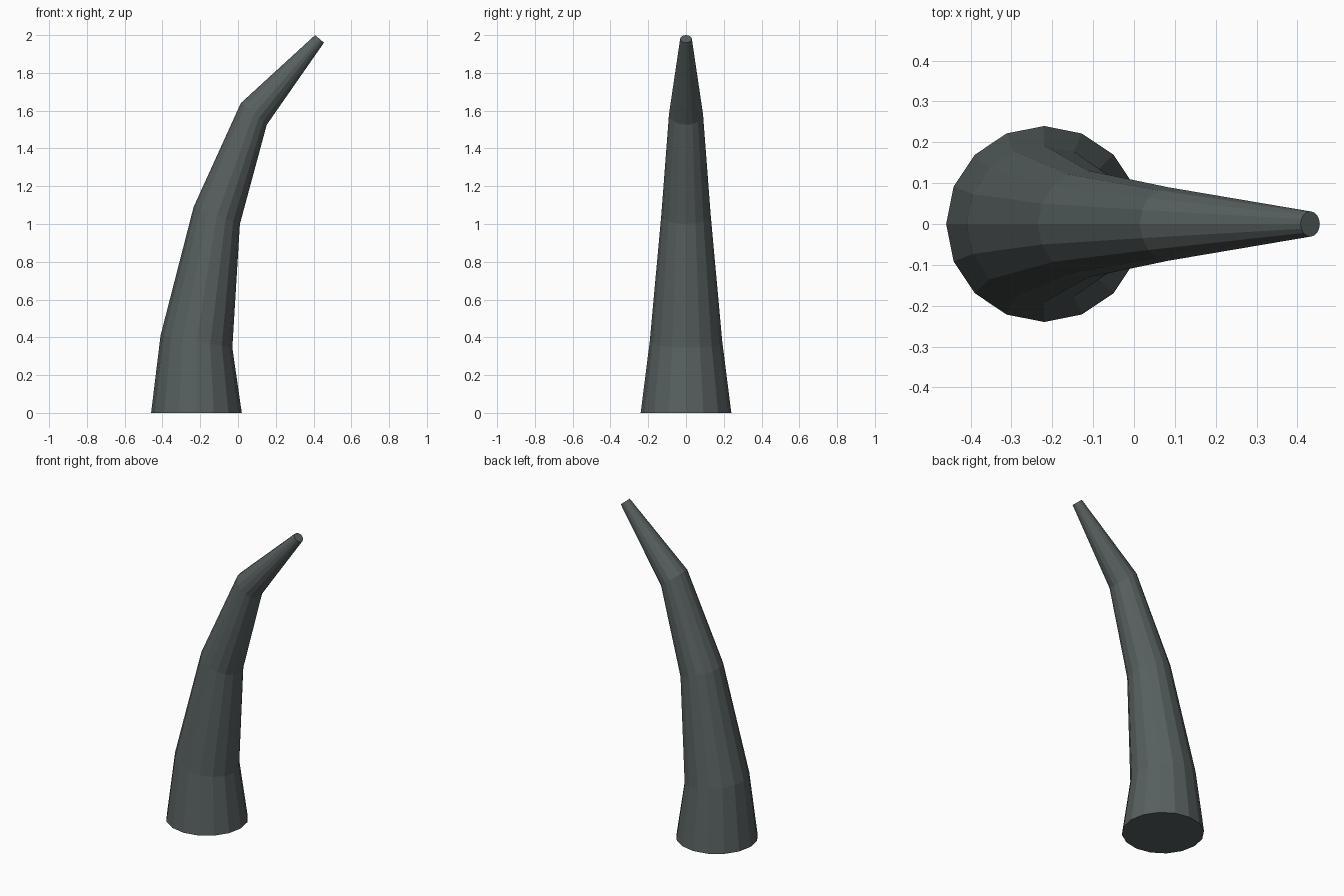
import bpy, bmesh, math
from mathutils import Vector

if "Cube" in bpy.data.objects:
    bpy.data.objects.remove(bpy.data.objects["Cube"])

SIDES = 16

# Each ring of the horn: outer-curve point (x, z), inner-curve point (x, z), half depth in y
RINGS = [
    ((-0.46, 0.00), (0.02, 0.00), 0.24),
    ((-0.41, 0.41), (-0.03, 0.345), 0.192),
    ((-0.235, 1.09), (0.01, 1.00), 0.131),
    ((0.015, 1.64), (0.152, 1.525), 0.09),
    ((0.408, 2.00), (0.455, 1.96), 0.031),
]

bm = bmesh.new()


def add_ring(outer, inner, depth):
    o = Vector((outer[0], 0, outer[1]))
    i = Vector((inner[0], 0, inner[1]))
    centre, half = (o + i) / 2, (i - o) / 2
    verts = []
    for k in range(SIDES):
        a = 2 * math.pi * k / SIDES
        verts.append(bm.verts.new(centre + half * math.cos(a) + Vector((0, depth * math.sin(a), 0))))
    return verts


# Tapered, bent body with flat caps
rings = [add_ring(*r) for r in RINGS]
for low, high in zip(rings, rings[1:]):
    for k in range(SIDES):
        n = (k + 1) % SIDES
        bm.faces.new((low[k], low[n], high[n], high[k]))
bm.faces.new(rings[0][::-1])
bm.faces.new(rings[-1])
bmesh.ops.recalc_face_normals(bm, faces=bm.faces)

mesh = bpy.data.meshes.new("horn")
bm.to_mesh(mesh)
bm.free()
horn = bpy.data.objects.new("horn", mesh)
bpy.context.collection.objects.link(horn)

# Dark grey-green surface
mat = bpy.data.materials.new("dark_horn")
mat.diffuse_color = (0.095, 0.115, 0.115, 1)
mat.use_nodes = True
mat.node_tree.nodes["Principled BSDF"].inputs["Base Color"].default_value = mat.diffuse_color
mesh.materials.append(mat)
